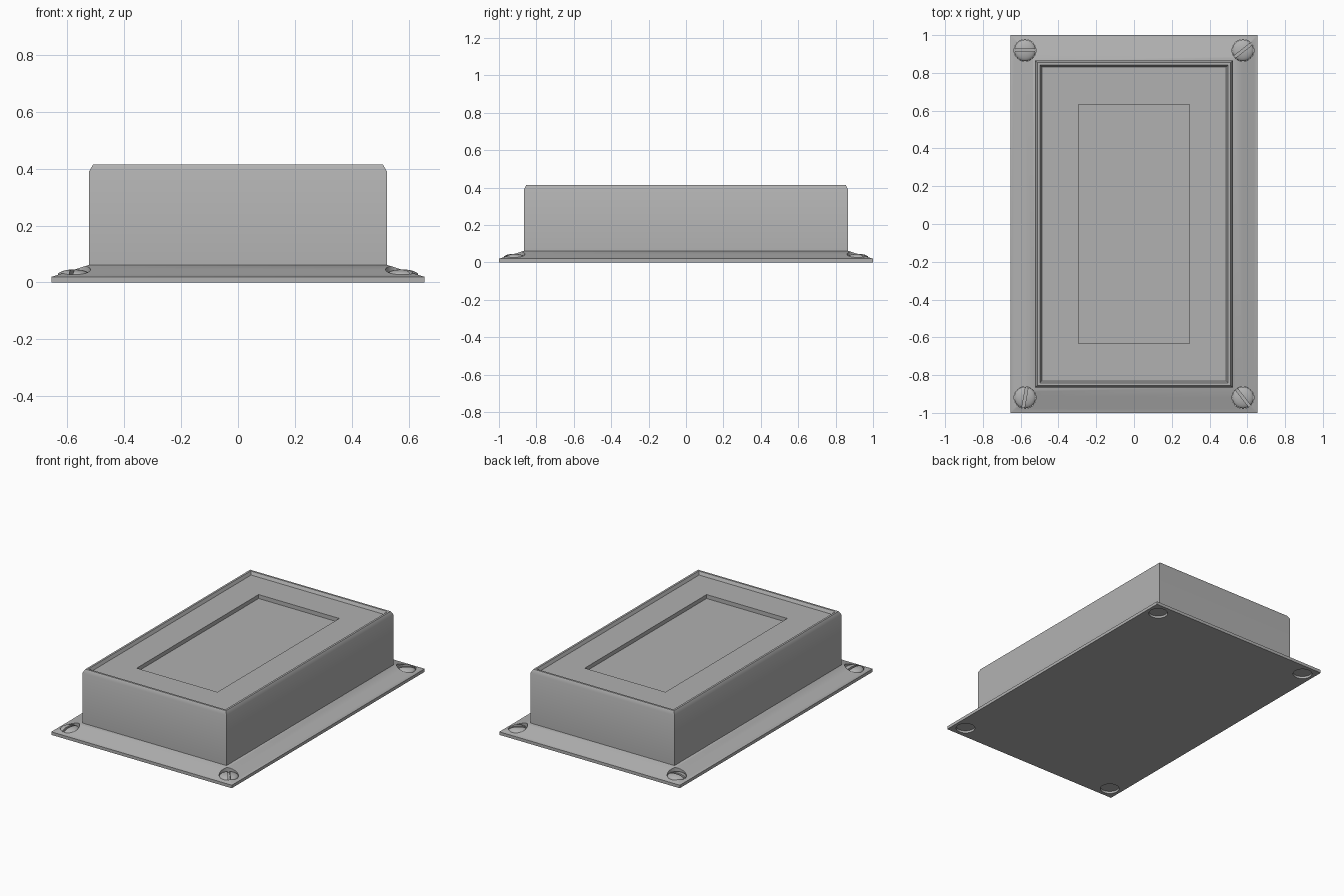
import bpy, bmesh, math
from mathutils import Matrix

if "Cube" in bpy.data.objects:
    bpy.data.objects.remove(bpy.data.objects["Cube"])

# Dark grey finish
grey = bpy.data.materials.new("dark_grey")
grey.diffuse_color = (0.44, 0.44, 0.44, 1)
grey.use_nodes = True
grey.node_tree.nodes["Principled BSDF"].inputs["Base Color"].default_value = grey.diffuse_color


def link(name, bm):
    bmesh.ops.recalc_face_normals(bm, faces=bm.faces[:])
    me = bpy.data.meshes.new(name)
    bm.to_mesh(me)
    bm.free()
    me.materials.append(grey)
    ob = bpy.data.objects.new(name, me)
    bpy.context.collection.objects.link(ob)
    return ob


def rect_loft(name, rings):
    """Closed solid skinned through rectangles (half x, half y, z)."""
    bm = bmesh.new()
    loops = [[bm.verts.new((sx * x, sy * y, z))
              for sx, sy in ((-1, -1), (1, -1), (1, 1), (-1, 1))]
             for x, y, z in rings]
    for a, b in zip(loops, loops[1:]):
        for i in range(4):
            j = (i + 1) % 4
            bm.faces.new((a[i], a[j], b[j], b[i]))
    bm.faces.new(loops[0])
    bm.faces.new(loops[-1])
    return link(name, bm)


def revolve(name, profile, loc, steps=32):
    """Spin an (r, z) profile that starts and ends on the axis."""
    bm = bmesh.new()
    vs = [bm.verts.new((r, 0, z)) for r, z in profile]
    es = [bm.edges.new(p) for p in zip(vs, vs[1:])]
    bmesh.ops.spin(bm, geom=vs + es, cent=(0, 0, 0), axis=(0, 0, 1),
                   angle=math.tau, steps=steps)
    bmesh.ops.remove_doubles(bm, verts=bm.verts[:], dist=1e-5)
    ob = link(name, bm)
    ob.location = loc
    return ob


def activate(ob):
    bpy.ops.object.select_all(action='DESELECT')
    ob.select_set(True)
    bpy.context.view_layer.objects.active = ob


def cut(ob, cutter):
    """Subtract the cutter for good and remove it."""
    m = ob.modifiers.new("cut", 'BOOLEAN')
    m.operation = 'DIFFERENCE'
    m.solver = 'EXACT'
    m.object = cutter
    activate(ob)
    bpy.ops.object.modifier_apply(modifier=m.name)
    bpy.data.objects.remove(cutter)


def smooth(ob):
    activate(ob)
    bpy.ops.object.shade_smooth_by_angle(angle=math.radians(30))


# Housing: sloped flange, box, chamfered rim, sunken lid and window recess
housing = rect_loft("housing", [
    (0.655, 1.0, 0.0), (0.655, 1.0, 0.02), (0.523, 0.866, 0.062),
    (0.523, 0.866, 0.391), (0.510, 0.854, 0.414), (0.497, 0.841, 0.414),
    (0.487, 0.831, 0.394), (0.293, 0.632, 0.394), (0.293, 0.632, 0.368)])

# Slotted dome screws sitting in through holes at the flange corners
R = 0.057
dome = [(R * math.cos(t), 0.026 + 0.020 * math.sin(t))
        for t in (math.radians(a) for a in range(0, 90, 15))]
screw_profile = [(0, 0.014), (R, 0.014)] + dome + [(0, 0.046)]

for name, sx, sy, angle in (("back_left", -1, 1, 0), ("back_right", 1, 1, 38),
                            ("front_left", -1, -1, 80), ("front_right", 1, -1, -52)):
    loc = (sx * 0.577, sy * 0.919, 0)
    cut(housing, revolve("hole_cutter", [(0, -0.05), (0.058, -0.05),
                                         (0.058, 0.1), (0, 0.1)], loc))

    screw = revolve("screw_" + name, screw_profile, loc)
    bm = bmesh.new()
    bmesh.ops.create_cube(bm, size=1, matrix=Matrix.Diagonal((0.2, 0.014, 0.04, 1)))
    slot = link("slot_cutter", bm)
    slot.location = (loc[0], loc[1], 0.045)
    slot.rotation_euler.z = math.radians(angle)
    cut(screw, slot)
    smooth(screw)

smooth(housing)
